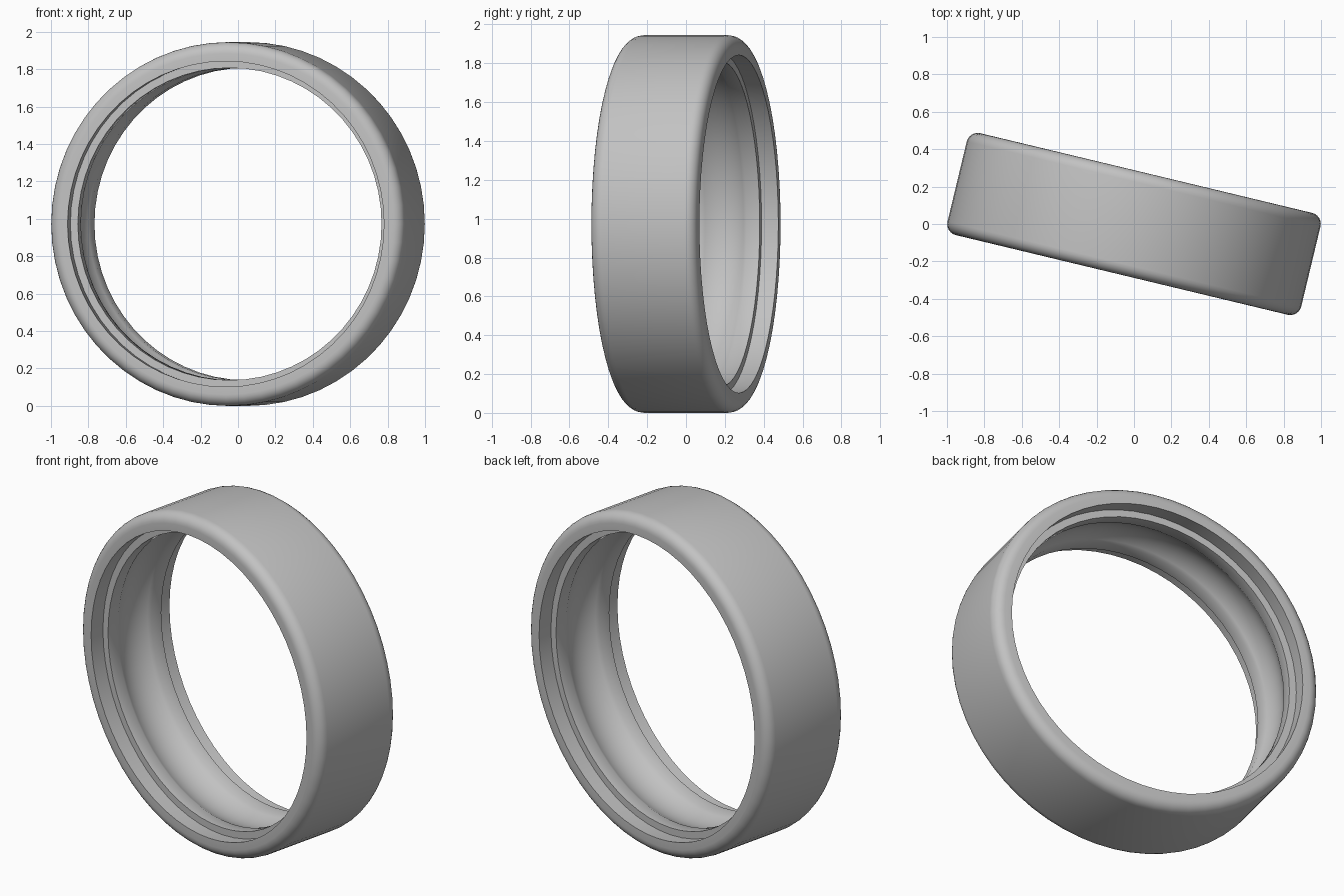
import bpy, bmesh, math
from mathutils import Matrix, Vector

cube = bpy.data.objects.get("Cube")
if cube:
    bpy.data.objects.remove(cube, do_unlink=True)

OUTER, HALF_WIDTH, FILLET = 0.9725, 0.28, 0.06
LIP, SEAL_SEAT, SHOULDER = 0.87, 0.876, 0.835
STEP_AT, RACE_HALF, RACE_DEPTH = 0.19, 0.12, 0.036
SIDES = 60
TURN = math.radians(-13.5)

# Half cross-section as (radius, axial position), from the raceway bottom outwards
race_radius = (RACE_HALF ** 2 + RACE_DEPTH ** 2) / (2 * RACE_DEPTH)
race_centre = SHOULDER + RACE_DEPTH - race_radius
race_angle = math.asin(RACE_HALF / race_radius)
half = []
for i in range(7):
    a = race_angle * i / 6
    half.append((race_centre + race_radius * math.cos(a), race_radius * math.sin(a)))
half += [(SHOULDER, STEP_AT), (SEAL_SEAT, STEP_AT), (LIP, HALF_WIDTH)]
for i in range(7):
    a = math.pi / 2 * (1 - i / 6)
    half.append((OUTER - FILLET + FILLET * math.cos(a),
                 HALF_WIDTH - FILLET + FILLET * math.sin(a)))

# Mirror the half section into a closed loop
profile = half + [(r, -t) for r, t in reversed(half[1:])]

# Lathe the section around the y axis
bm = bmesh.new()
rings = []
for s in range(SIDES):
    a = 2 * math.pi * s / SIDES
    rings.append([bm.verts.new((r * math.cos(a), t, r * math.sin(a))) for r, t in profile])
n = len(profile)
for s in range(SIDES):
    here, there = rings[s], rings[(s + 1) % SIDES]
    for i in range(n):
        j = (i + 1) % n
        bm.faces.new((here[i], here[j], there[j], there[i]))
bmesh.ops.recalc_face_normals(bm, faces=bm.faces)

# Turn the ring and stand it on the ground
bm.transform(Matrix.Translation(Vector((0, 0, OUTER))) @ Matrix.Rotation(TURN, 4, "Z"))
mesh = bpy.data.meshes.new("bearing_outer_ring")
bm.to_mesh(mesh)
bm.free()
ring = bpy.data.objects.new("bearing_outer_ring", mesh)
bpy.context.collection.objects.link(ring)

# Plain grey metal
grey = bpy.data.materials.new("grey_metal")
grey.use_nodes = True
colour = (0.54, 0.54, 0.54, 1)
grey.diffuse_color = colour
grey.node_tree.nodes["Principled BSDF"].inputs["Base Color"].default_value = colour
mesh.materials.append(grey)

# Smooth shading with crisp steps
bpy.ops.object.select_all(action="DESELECT")
ring.select_set(True)
bpy.context.view_layer.objects.active = ring
bpy.ops.object.shade_smooth_by_angle(angle=math.radians(40))
